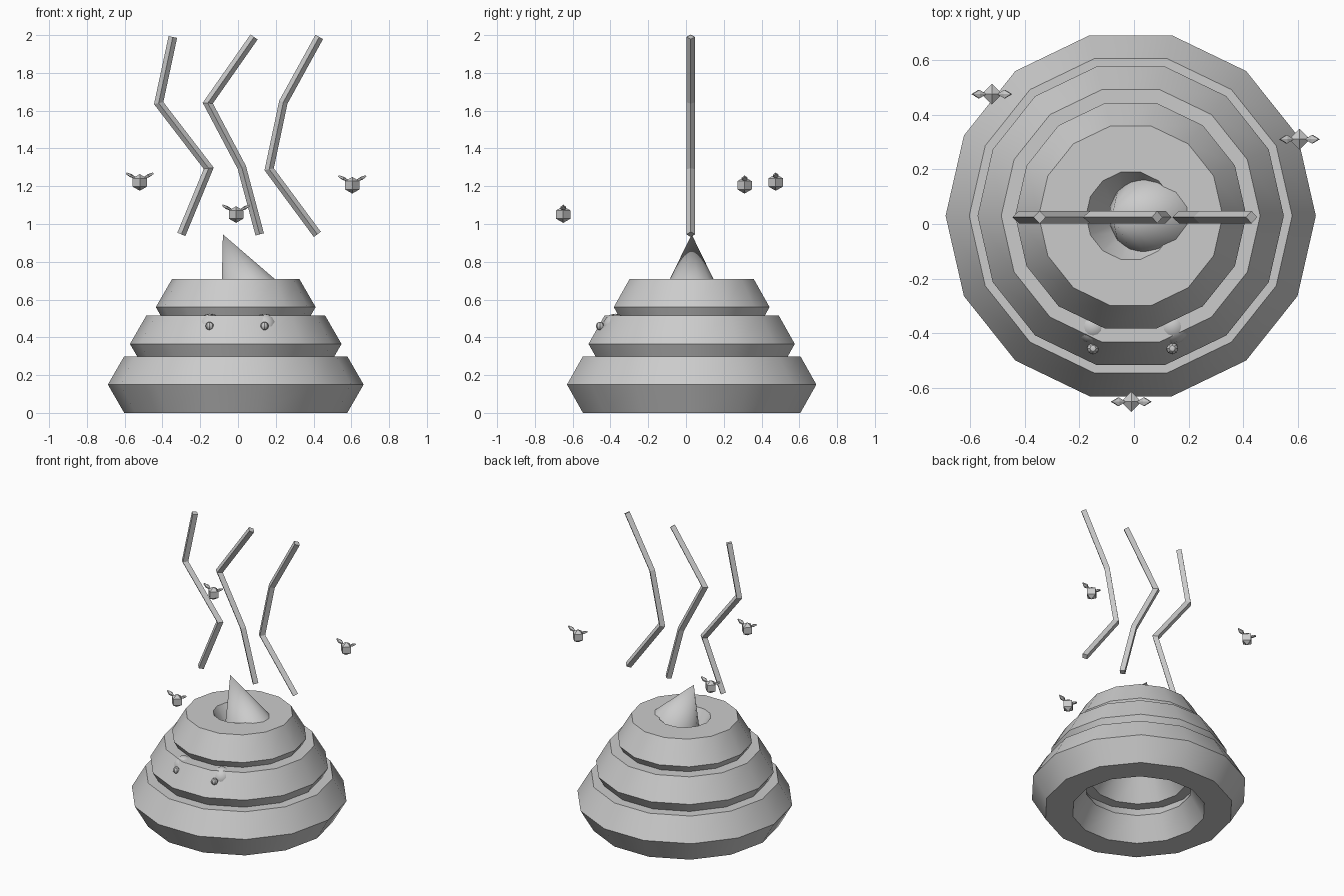
import bpy, bmesh, math
from mathutils import Vector, Matrix

if "Cube" in bpy.data.objects:
    bpy.data.objects.remove(bpy.data.objects["Cube"], do_unlink=True)

CX, CY = -0.012, 0.03

grey = bpy.data.materials.new("plain_grey")
grey.use_nodes = True
COLOUR = (0.6, 0.6, 0.6, 1)
grey.diffuse_color = COLOUR
grey.node_tree.nodes["Principled BSDF"].inputs["Base Color"].default_value = COLOUR


def finish(bm, name, smooth=True):
    bmesh.ops.recalc_face_normals(bm, faces=bm.faces)
    mesh = bpy.data.meshes.new(name)
    bm.to_mesh(mesh)
    bm.free()
    mesh.materials.append(grey)
    obj = bpy.data.objects.new(name, mesh)
    bpy.context.collection.objects.link(obj)
    if smooth:
        bpy.ops.object.select_all(action="DESELECT")
        obj.select_set(True)
        bpy.context.view_layer.objects.active = obj
        bpy.ops.object.shade_smooth_by_angle(angle=math.radians(30))
    return obj


def skin(bm, loops, closed):
    """Bridge consecutive loops of vertices with quads."""
    pairs = list(zip(loops, loops[1:]))
    if closed:
        pairs.append((loops[-1], loops[0]))
    for a, b in pairs:
        for i in range(len(a)):
            j = (i + 1) % len(a)
            bm.faces.new((a[i], a[j], b[j], b[i]))


def ring(name, major, minor, z, segments=14, sides=6):
    bm = bmesh.new()
    loops = []
    for s in range(segments):
        a = math.tau * s / segments
        loop = []
        for k in range(sides):
            t = math.tau * k / sides
            r = major + minor * math.cos(t)
            loop.append(bm.verts.new((CX + r * math.cos(a), CY + r * math.sin(a),
                                      z + minor * math.sin(t))))
        loops.append(loop)
    skin(bm, loops, True)
    finish(bm, name)


def strand(name, path, half=0.023):
    """Square tube with mitred bends, one corner facing the front."""
    pts = [Vector((x, CY - 0.005, z)) for x, z in path]
    front = Vector((0, -1, 0))
    bm = bmesh.new()
    loops = []
    for i, p in enumerate(pts):
        before = (p - pts[i - 1]).normalized() if i else None
        after = (pts[i + 1] - p).normalized() if i + 1 < len(pts) else None
        before, after = before or after, after or before
        side = (before + after).normalized().cross(front)
        side *= half / side.dot(before.cross(front))
        loops.append([bm.verts.new(p + o) for o in
                      (front * half, side, -front * half, -side)])
    skin(bm, loops, False)
    bm.faces.new(loops[0])
    bm.faces.new(loops[-1])
    finish(bm, name, smooth=False)


def ball(name, centre, size, segments, rings, tilt=0, smooth=False):
    bm = bmesh.new()
    bmesh.ops.create_uvsphere(
        bm, u_segments=segments, v_segments=rings, radius=1,
        matrix=Matrix.Translation(centre) @ Matrix.Rotation(tilt, 4, "Y")
        @ Matrix.Diagonal((*size, 1)))
    finish(bm, name, smooth)


# Stacked rings
ring("bottom_ring", 0.504, 0.173, 0.15)
ring("middle_ring", 0.387, 0.173, 0.365)
ring("top_ring", 0.25, 0.173, 0.56)

# Leaning tip
apex = Vector((-0.08, CY, 0.945))
lean = math.radians(-24)
length, radius = 0.33, 0.16
bm = bmesh.new()
bmesh.ops.create_cone(
    bm, cap_ends=True, segments=14, radius1=radius, radius2=0, depth=length,
    matrix=Matrix.Translation(apex) @ Matrix.Rotation(lean, 4, "Y")
    @ Matrix.Translation((0, 0, -length / 2)) @ Matrix.Diagonal((1, 0.92, 1, 1)))
finish(bm, "tip")

# Eyes, mostly sunk into the middle ring
for side, x in (("right", -0.15), ("left", 0.14)):
    ball(side + "_eye", (x, -0.375, 0.46), (0.065,) * 3, 12, 8, smooth=True)
    ball(side + "_pupil", (x, -0.455, 0.46), (0.022,) * 3, 8, 6, smooth=True)

# Rising vapour
strand("right_vapour", [(-0.30, 0.945), (-0.155, 1.295), (-0.42, 1.64), (-0.345, 1.99)])
strand("middle_vapour", [(0.115, 0.945), (0.02, 1.30), (-0.16, 1.64), (0.085, 1.99)])
strand("right_vapour_left".replace("right_vapour_", "") + "_vapour",
       [(0.42, 0.945), (0.165, 1.29), (0.24, 1.645), (0.43, 1.99)])

# Flies
for name, c in (("back_fly", (-0.52, 0.475, 1.22)), ("side_fly", (0.605, 0.31, 1.205)),
                ("front_fly", (-0.01, -0.65, 1.05))):
    ball(name + "_body", c, (0.044,) * 3, 4, 3)
    for word, s in (("left", 1), ("right", -1)):
        ball(f"{name}_{word}_wing", Vector(c) + Vector((s * 0.047, 0, 0.036)),
             (0.033, 0.018, 0.009), 4, 3, tilt=-s * math.radians(27))
